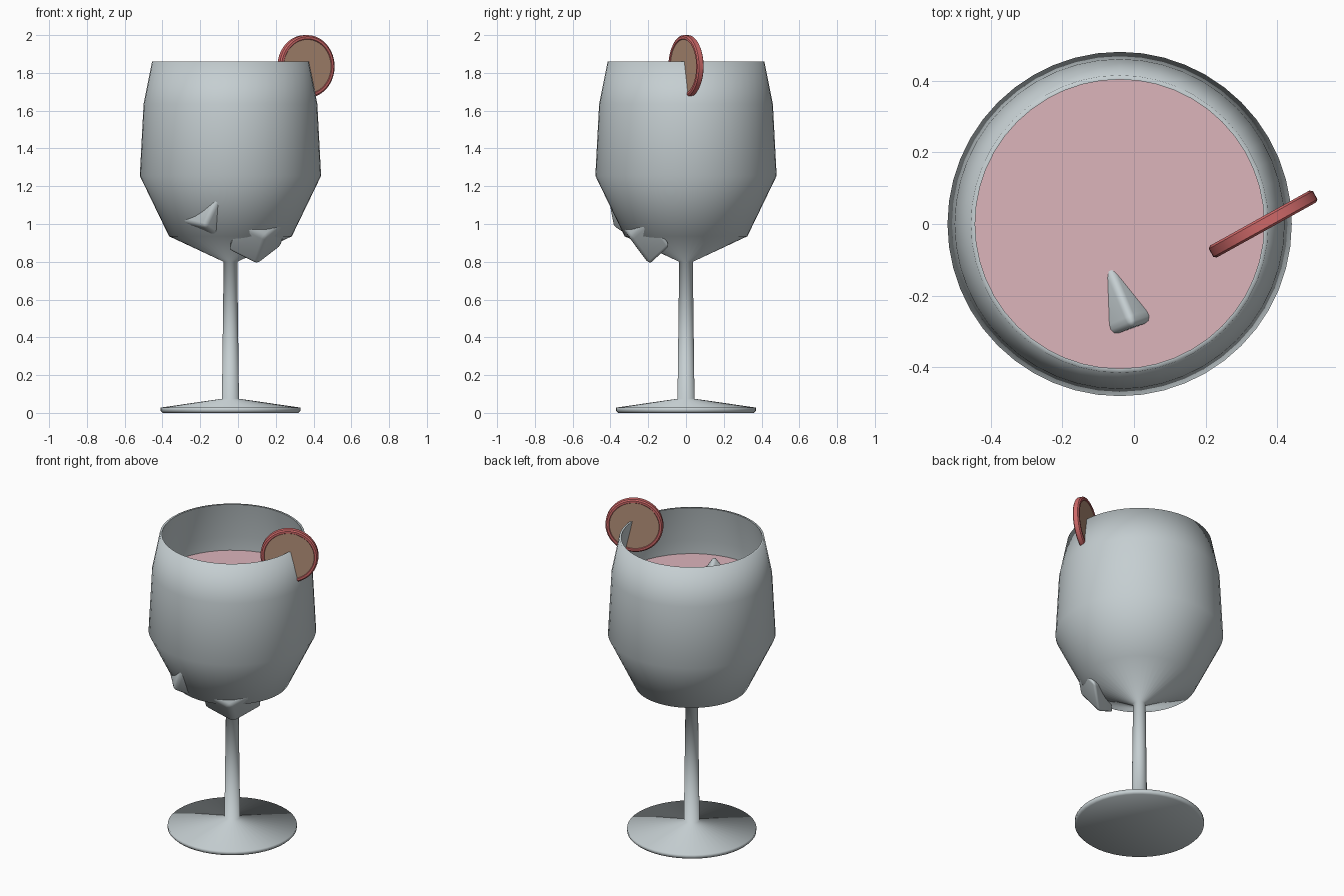
import bpy, bmesh, math
from mathutils import Matrix, Vector

if "Cube" in bpy.data.objects:
    bpy.data.objects.remove(bpy.data.objects["Cube"])

CX = -0.04      # axis of the glass
SEG = 48


def mat(name, rgb):
    m = bpy.data.materials.new(name)
    m.diffuse_color = (*rgb, 1)
    m.use_nodes = True
    m.node_tree.nodes["Principled BSDF"].inputs["Base Color"].default_value = m.diffuse_color
    return m


GLASS = mat("pale grey glass", (0.56, 0.62, 0.64))
DRINK = mat("pink drink", (0.72, 0.46, 0.50))
RIND = mat("red rind", (0.62, 0.14, 0.14))
FLESH = mat("tan flesh", (0.46, 0.28, 0.19))


def finish(name, bm, mats, angle):
    bmesh.ops.recalc_face_normals(bm, faces=bm.faces)
    me = bpy.data.meshes.new(name)
    bm.to_mesh(me)
    bm.free()
    for m in mats:
        me.materials.append(m)
    ob = bpy.data.objects.new(name, me)
    bpy.context.collection.objects.link(ob)
    bpy.ops.object.select_all(action='DESELECT')
    ob.select_set(True)
    bpy.context.view_layer.objects.active = ob
    bpy.ops.object.shade_smooth_by_angle(angle=math.radians(angle))
    return ob


def lathe(profile, seg=SEG):
    """Spin (radius, height) points around z; radius 0 closes the end."""
    bm = bmesh.new()
    rings = []
    for r, z in profile:
        n = 1 if r == 0 else seg
        rings.append([bm.verts.new((r * math.cos(2 * math.pi * i / seg),
                                    r * math.sin(2 * math.pi * i / seg), z)) for i in range(n)])
    for a, b in zip(rings, rings[1:]):
        for i in range(seg):
            j = (i + 1) % seg
            loop = [a[i % len(a)], a[j % len(a)], b[j % len(b)], b[i % len(b)]]
            bm.faces.new(list(dict.fromkeys(loop)))
    return bm


# Goblet: foot, stem, bowl outside, rim, bowl inside
bm = lathe([(0, 0), (0.36, 0), (0.37, 0.01), (0.37, 0.028), (0.045, 0.075),
            (0.036, 0.80), (0.325, 0.935), (0.48, 1.255), (0.46, 1.635), (0.415, 1.86),
            (0.403, 1.86), (0.448, 1.635), (0.468, 1.255), (0.315, 0.943), (0, 0.81)])
bm.transform(Matrix.Translation((CX, 0, 0)))
finish("goblet", bm, [GLASS], 83)

# Drink filling the bowl
bm = lathe([(0, 0.825), (0.305, 0.95), (0.46, 1.255), (0.447, 1.55), (0, 1.55)])
bm.transform(Matrix.Translation((CX, 0, 0)))
finish("drink", bm, [DRINK], 40)


# Ice: slanted blocks with soft edges, given by one corner and three edges
def ice(name, corner, e1, e2, e3):
    bm = bmesh.new()
    bmesh.ops.create_cube(bm, size=1, matrix=Matrix.Translation((0.5, 0.5, 0.5)))
    bmesh.ops.bevel(bm, geom=bm.edges[:], offset=0.12, segments=3, profile=0.5, affect='EDGES')
    m = Matrix((e1, e2, e3)).transposed().to_4x4()
    m.translation = Vector(corner)
    bm.transform(m)
    finish(name, bm, [GLASS], 50)


ice("ice_left", (-0.18, -0.39, 0.985), (-0.13, 0.14, 0.03), (0.075, -0.03, 0.155), (0.12, 0.14, -0.09))
ice("ice_right", (0.15, -0.30, 0.93), (0.13, 0.11, 0.10), (-0.16, -0.06, 0.08), (-0.05, 0.11, -0.15))
ice("ice_top", (0.0, -0.285, 1.64), (-0.10, 0.24, -0.12), (-0.12, -0.05, -0.16), (0.10, 0.03, -0.16))

# Fruit slice on the rim: rind ring with sunken flesh on both faces
R, T = 0.166, 0.019
bm = lathe([(0, -T + 0.004), (0.143, -T + 0.004), (0.146, -T), (0.158, -T), (R, -T + 0.006),
            (R, T - 0.006), (0.158, T), (0.146, T), (0.143, T - 0.004), (0, T - 0.004)])
for f in bm.faces:
    f.material_index = 1 if f.calc_center_median().xy.length < 0.142 else 0
bm.transform(Matrix.Translation((0.36, 0, 1.834)) @ Matrix.Rotation(math.radians(29), 4, 'Z')
             @ Matrix.Rotation(math.radians(90), 4, 'X'))
finish("fruit_slice", bm, [RIND, FLESH], 35)
